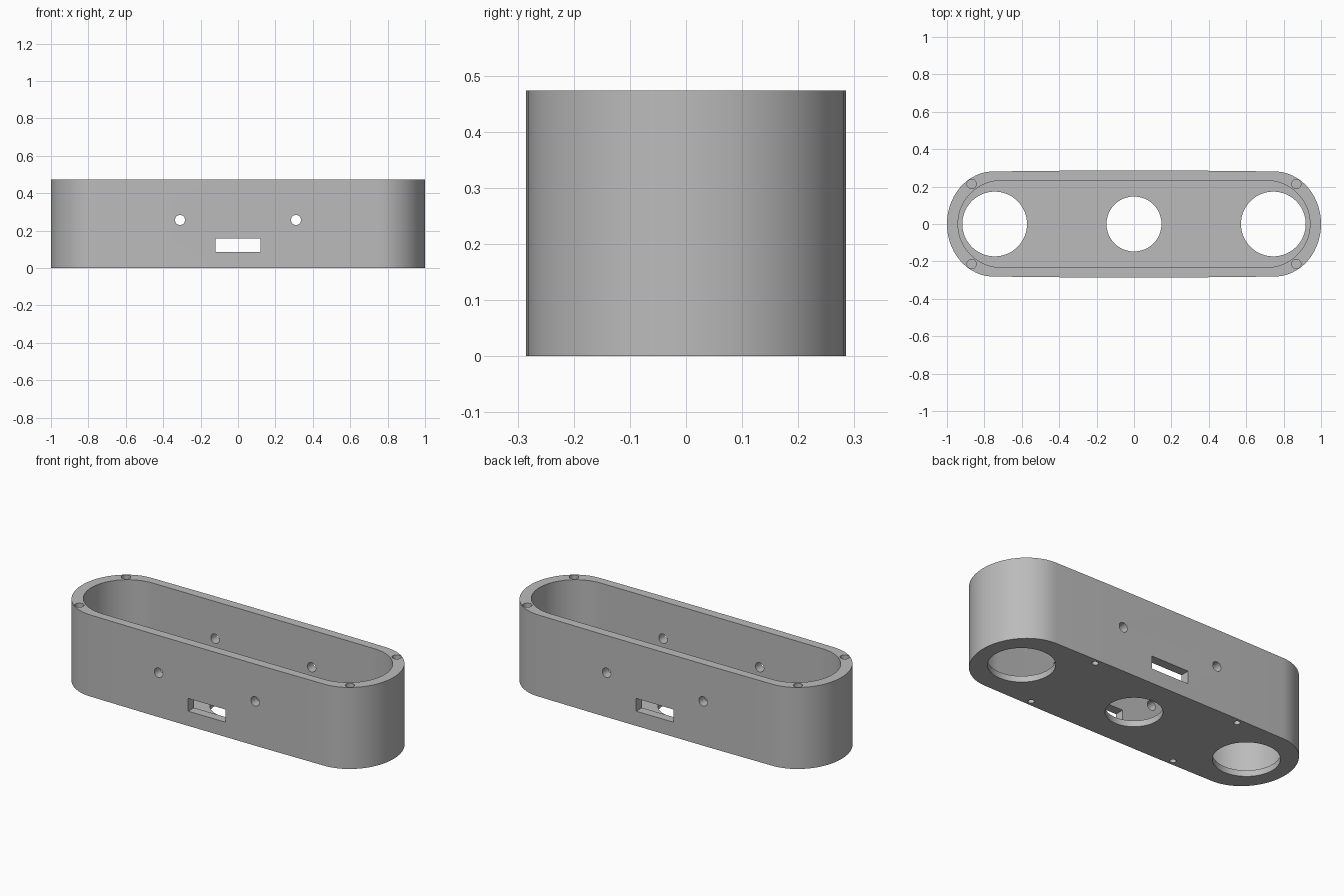
import bpy, bmesh, math
from mathutils import Matrix

if "Cube" in bpy.data.objects:
    bpy.data.objects.remove(bpy.data.objects["Cube"])

H, FLOOR = 0.473, 0.035

grey = bpy.data.materials.new("light_grey")
grey.diffuse_color = (0.5, 0.5, 0.5, 1)
grey.use_nodes = True
grey.node_tree.nodes["Principled BSDF"].inputs["Base Color"].default_value = grey.diffuse_color


def to_object(name, bm):
    bmesh.ops.recalc_face_normals(bm, faces=bm.faces[:])
    me = bpy.data.meshes.new(name)
    bm.to_mesh(me)
    bm.free()
    ob = bpy.data.objects.new(name, me)
    bpy.context.collection.objects.link(ob)
    me.materials.append(grey)
    return ob


def rounded_slab(name, cx, rx, ry, z0, z1, bow=None, n=40):
    """Long outline with elliptical ends, extruded from z0 to z1."""
    pts = []
    for s in (1, -1):
        for i in range(n + 1):
            a = -math.pi / 2 + math.pi * i / n
            pts.append((s * (cx + rx * math.cos(a)), s * ry * math.sin(a)))
        if bow:
            pts += [(s * bow[0], s * bow[1]), (-s * bow[0], s * bow[1])]
    bm = bmesh.new()
    f = bm.faces.new([bm.verts.new((x, y, z0)) for x, y in pts])
    ext = bmesh.ops.extrude_face_region(bm, geom=[f])
    for v in ext["geom"]:
        if isinstance(v, bmesh.types.BMVert):
            v.co.z = z1
    return to_object(name, bm)


def cylinder(name, r, depth, loc, along_y=False, n=48):
    bm = bmesh.new()
    m = Matrix.Translation(loc)
    if along_y:
        m = m @ Matrix.Rotation(math.pi / 2, 4, 'X')
    bmesh.ops.create_cone(bm, cap_ends=True, segments=n, radius1=r,
                          radius2=r, depth=depth, matrix=m)
    return to_object(name, bm)


# Outer shell and cavity
body = rounded_slab("case_body", 0.75, 0.25, 0.281, 0, H, bow=(0.37, 0.285))
cutters = [rounded_slab("cavity_cutter", 0.709, 0.232, 0.232, FLOOR, H + 0.1)]

# Large floor openings
for x, r in ((-0.745, 0.173), (0, 0.147), (0.745, 0.173)):
    cutters.append(cylinder("floor_opening_cutter", r, 0.3, (x, 0, 0), n=72))

# Round holes through both long walls
for x in (-0.31, 0.31):
    cutters.append(cylinder("wall_hole_cutter", 0.027, 1, (x, 0, 0.257), True, 32))

# Port slot through both long walls
bm = bmesh.new()
bmesh.ops.create_cube(bm, size=1, matrix=Matrix.Translation((0, 0, 0.122))
                      @ Matrix.Diagonal((0.24, 1, 0.074, 1)))
cutters.append(to_object("port_slot_cutter", bm))

# Blind screw holes: rim corners from above, long walls from below
for sx in (-1, 1):
    for sy in (-1, 1):
        cutters.append(cylinder("rim_screw_cutter", 0.025, 0.3,
                                (sx * 0.868, sy * 0.214, H), n=24))
        cutters.append(cylinder("base_screw_cutter", 0.017, 0.3,
                                (sx * 0.47, sy * 0.253, 0), n=24))

# Cut everything, then drop the cutters
bpy.context.view_layer.objects.active = body
for c in cutters:
    mod = body.modifiers.new("cut", 'BOOLEAN')
    mod.operation, mod.solver, mod.object = 'DIFFERENCE', 'EXACT', c
    bpy.ops.object.modifier_apply(modifier=mod.name)
for c in cutters:
    bpy.data.objects.remove(c, do_unlink=True)

bpy.ops.object.select_all(action='DESELECT')
body.select_set(True)
bpy.ops.object.shade_smooth_by_angle(angle=math.radians(30))
